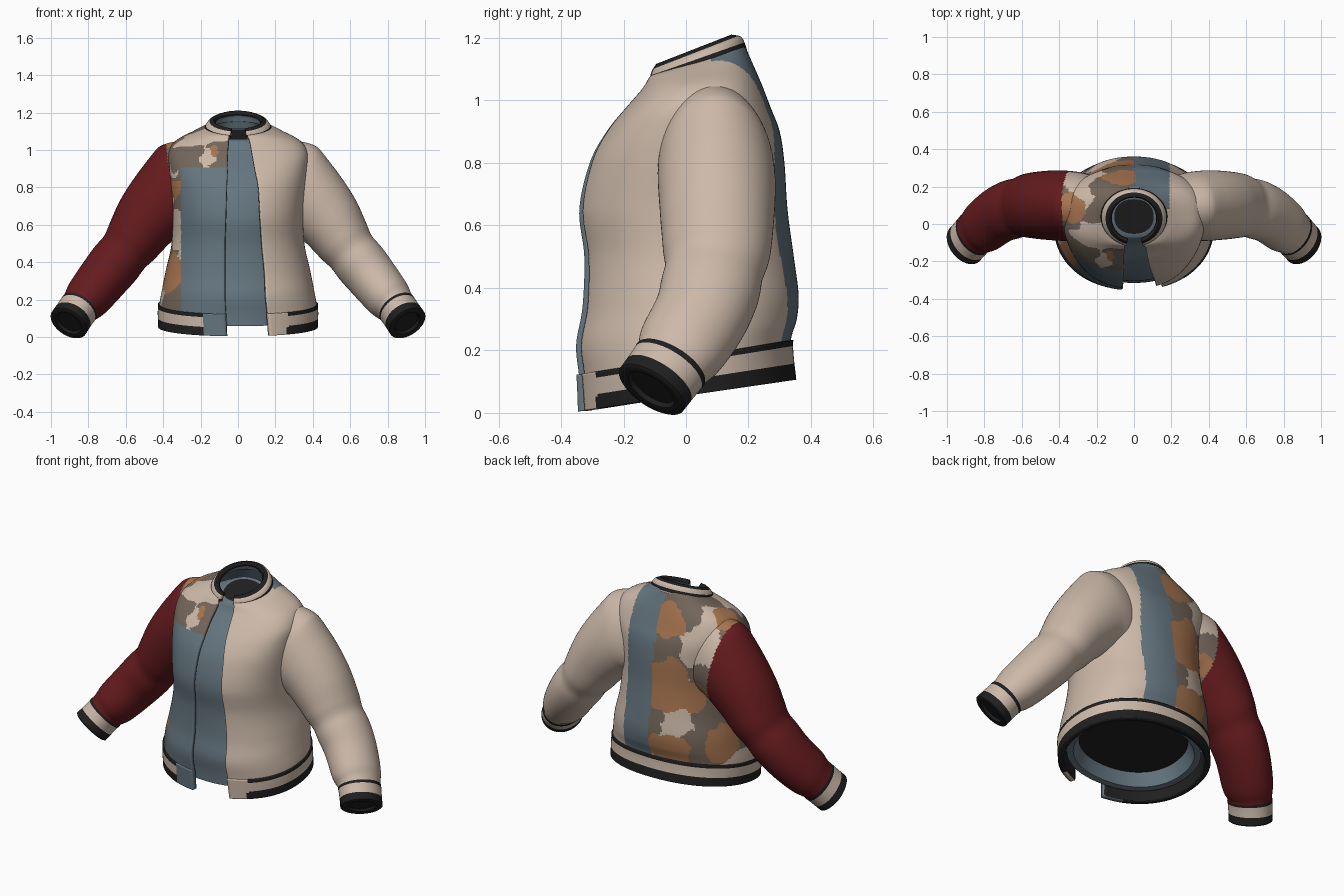
import bpy, bmesh, math
from mathutils import Vector, noise

if "Cube" in bpy.data.objects:
    bpy.data.objects.remove(bpy.data.objects["Cube"])

COLOURS = {
    "beige": (0.61, 0.49, 0.40), "slate_blue": (0.13, 0.18, 0.215), "dark_red": (0.13, 0.011, 0.013),
    "black": (0.014, 0.014, 0.014), "rust_brown": (0.39, 0.18, 0.08), "taupe": (0.175, 0.135, 0.105),
}
MATS = {}
for n, c in COLOURS.items():
    MATS[n] = bpy.data.materials.new(n)
    MATS[n].diffuse_color = (*c, 1)
NAMES = list(COLOURS)

# torso sections: z, half width, front y, back y, tilt, left edge x, right edge x
TORSO = [
    (.055, .42, -.34, .345, .145, -.06, .17), (.17, .42, -.345, .335, .16, -.065, .16),
    (.26, .405, -.355, .355, .12, -.07, .15), (.36, .385, -.335, .36, .06, -.07, .145),
    (.50, .355, -.33, .345, 0, -.07, .13), (.65, .35, -.345, .325, 0, -.065, .12),
    (.80, .365, -.31, .315, 0, -.06, .11), (.90, .375, -.255, .30, 0, -.055, .09),
    (.98, .375, -.19, .27, 0, -.055, .075), (1.045, .335, -.14, .24, .05, -.05, .065),
    (1.092, .235, -.12, .21, .16, -.05, .055), (1.115, .165, -.11, .19, .3, -.045, .05)]
COLLAR = [
    (1.10, .183, -.122, .196, .31, -.045, .05), (1.134, .162, -.115, .178, .38, -.04, .045),
    (1.154, .13, -.10, .145, .39, -.035, .04)]
# sleeve path: x, y, z, radius across, radius front to back
SLEEVE = [
    (.20, .09, .865, .215, .15), (.29, .093, .81, .245, .18), (.38, .098, .745, .207, .188),
    (.48, .10, .635, .18, .183), (.58, .095, .49, .15, .17), (.70, .06, .34, .138, .155),
    (.80, -.01, .215, .125, .145), (.85, -.05, .155, .105, .125), (.905, -.11, .075, .105, .12)]
LAST = len(SLEEVE) - 1
# camouflage blobs: colour, centre, radius
BLOBS = [
    ("rust_brown", -.12, -.19, .99, .035), ("beige", -.16, -.2, .96, .055),
    ("taupe", -.27, -.13, .97, .10), ("taupe", -.09, -.2, .97, .10),
    ("rust_brown", -.07, .26, 1.04, .10), ("rust_brown", -.31, .08, 1.03, .09),
    ("rust_brown", -.10, .33, .68, .15), ("rust_brown", -.12, .35, .29, .12),
    ("rust_brown", -.26, .27, .62, .09), ("rust_brown", -.37, .16, .33, .11),
    ("rust_brown", -.35, -.14, .34, .12), ("rust_brown", -.33, -.14, .80, .06),
    ("taupe", -.08, .30, .87, .09), ("taupe", -.24, .29, .33, .09), ("taupe", -.17, .2, 1.07, .06),
    ("taupe", -.3, .24, .78, .06), ("taupe", -.03, .34, .5, .06),
    ("beige", -.26, .24, .93, .14), ("beige", -.15, .33, .47, .12),
    ("beige", -.26, .16, 1.07, .08), ("beige", -.34, -.14, .58, .12), ("beige", -.04, .33, .2, .1)]


def sample(rows, v):
    """Smooth interpolation through a list of rows."""
    i = min(int(v), len(rows) - 2)
    f = v - i
    p = [rows[max(0, min(len(rows) - 1, k))] for k in (i - 1, i, i + 1, i + 2)]
    return [b + .5 * f * (c - a + f * (2*a - 5*b + 4*c - d + f * (3*(b - c) + d - a)))
            for a, b, c, d in zip(*p)]


def spow(a, e):
    return math.copysign(abs(a) ** e, a)


def section(rows, v, count, grow=0, closed=False, drop=0, scale=1, e=None):
    """One horizontal loop, running from the right front edge round the back."""
    z, w, yf, yb, tilt, xl, xr = sample(rows, v)
    e = e or .92 - .16 * math.exp(-((v - 8) / 2) ** 2)      # squarer at the shoulders
    w, yc, d = (w + grow) * scale, (yf + yb) / 2, ((yb - yf) / 2 + grow) * scale
    t0, t1 = 0, 2 * math.pi
    if not closed:
        t0 = math.asin((xr / w) ** (1 / e))
        t1 -= math.asin((-xl / w) ** (1 / e))
    loop = []
    for j in range(count if closed else count + 1):
        t = t0 + (t1 - t0) * j / count
        y = yc - d * spow(math.cos(t), e)
        loop.append(Vector((w * spow(math.sin(t), e), y, z - drop + tilt * y)))
    return loop


def build(name, loops, rule, closed=False, cap=(), thick=0, recalc=False, lining="slate_blue"):
    """Skin the loops; rule(fraction, centre) picks each face's colour."""
    slots = [s for s in NAMES if s != lining] + [lining]   # solidify lining clamps to the last slot
    bm = bmesh.new()
    vs = [[bm.verts.new(p) for p in l] for l in loops]
    n = len(loops[0])
    for i in range(len(loops) - 1):
        for j in range(n if closed else n - 1):
            k = (j + 1) % n
            f = bm.faces.new((vs[i][j], vs[i][k], vs[i+1][k], vs[i+1][j]))
            f.material_index = slots.index(rule((i + .5) / (len(loops) - 1), f.calc_center_median()))
    for c in cap:
        f = bm.faces.new(vs[c])
        f.material_index = slots.index("black")
    if recalc:
        bmesh.ops.recalc_face_normals(bm, faces=bm.faces)
    me = bpy.data.meshes.new(name)
    bm.to_mesh(me)
    bm.free()
    for s in slots:
        me.materials.append(MATS[s])
    ob = bpy.data.objects.new(name, me)
    bpy.context.collection.objects.link(ob)
    bpy.ops.object.select_all(action='DESELECT')
    ob.select_set(True)
    bpy.context.view_layer.objects.active = ob
    bpy.ops.object.shade_smooth_by_angle(angle=math.radians(50))
    if thick:
        m = ob.modifiers.new("thickness", 'SOLIDIFY')
        m.thickness, m.offset, m.material_offset = thick, -1, 10


def span(a, b, n):
    return [a + (b - a) * i / n for i in range(n + 1)]


def camo(p):
    q = p + noise.noise_vector(p * 9) * .045 + noise.noise_vector(p * 20) * .015
    for colour, x, y, z, r in BLOBS:
        if (q - Vector((x, y, z))).length < r:
            return colour
    return "taupe" if noise.noise(p * 8) > -.18 else "beige"


def torso_rule(f, p):
    if p.y > .08 and 0 < p.x < .19:
        return "slate_blue"             # back stripe
    if p.x > 0:
        return "beige"
    if p.y < 0 and p.x > -.305 and p.z < .91:
        return "slate_blue"             # front panel
    if p.y < -.03 and p.z > 1.03 + .1 * (p.x + .2) + .02 * noise.noise(p * 15):
        return "beige"                  # front yoke
    return camo(p)


def hem_rule(f, p):
    if p.y < 0 and -.18 < p.x < 0:
        return "slate_blue"
    if p.y < 0 and 0 < p.x < .265:
        return "beige"
    return "black" if f < .45 or f > .84 else "beige"


def collar_rule(f, p):
    return "black" if .08 < f < .3 or f > .63 else "beige"


# jacket shell, hem and collar
build("jacket_body", [section(TORSO, v, 230) for v in span(1, 11, 130)], torso_rule, thick=.02)
build("hem_band", [section(TORSO, v, 140, grow=.008) for v in span(0, 1.08, 18)], hem_rule,
      thick=.03, lining="black")
build("collar", [section(COLLAR, v, 80, e=1) for v in span(0, 2, 20)], collar_rule, thick=.024)

# inner shirt with turned-up bottom and dark neck opening
shirt = [section(TORSO, 1.1, 96, -.05, True, scale=.84), section(TORSO, .5, 96, -.05, True, scale=.93)]
shirt += [section(TORSO, v, 96, -.04, True, drop=.004 * v) for v in span(.5, 11, 50)]
shirt += [section(TORSO, 11, 96, -.04, True, drop=.044, scale=.84)]
build("inner_shirt", shirt, lambda f, p: "slate_blue", closed=True, cap=(0, -1), recalc=True)


# sleeves and cuffs
def ring(v, side, grow=1, back=0, count=72):
    x, y, z, ra, rb = sample(SLEEVE, v)
    a = Vector(sample(SLEEVE, max(v - .05, 0))[:3])
    b = Vector(sample(SLEEVE, min(v + .05, LAST))[:3])
    t = (b - a).normalized()
    fwd = (Vector((0, 1, 0)) - t * t.y).normalized()
    up = fwd.cross(t)
    c = Vector((x, y, z)) - t * back
    out = []
    for j in range(count):
        g = 2 * math.pi * j / count
        # soft elbow crease
        k = grow * (1 - .05 * math.exp(-((v - 4.25) / .25) ** 2))
        p = c + up * (math.cos(g) * ra * k) + fwd * (math.sin(g) * rb * k)
        out.append(Vector((p.x * side, p.y, p.z)))
    return out


def cuff_rule(f, p):
    return "black" if f < .12 or f > .45 else "beige"


for side, label, colour in ((1, "left", "beige"), (-1, "right", "dark_red")):
    # the shoulder cap keeps the torso colours up to the armhole seam
    build(label + "_sleeve", [ring(v, side) for v in span(0, LAST - .95, 130)],
          lambda f, p: colour if abs(p.x) > .31 + .16 * (p.z - .55) else torso_rule(f, p),
          closed=True, recalc=True)
    cuff = [ring(v, side, 1.03) for v in span(LAST - 1, LAST, 14)]
    cuff += [ring(LAST, side, .95, -.006), ring(LAST, side, .72, -.002), ring(LAST, side, .65, .012)]
    build(label + "_cuff", cuff, cuff_rule, closed=True, cap=(-1,), recalc=True)

for m in bpy.data.materials:
    if m.users and not m.is_grease_pencil:
        m.use_nodes = True
        m.node_tree.nodes["Principled BSDF"].inputs["Base Color"].default_value = m.diffuse_color
